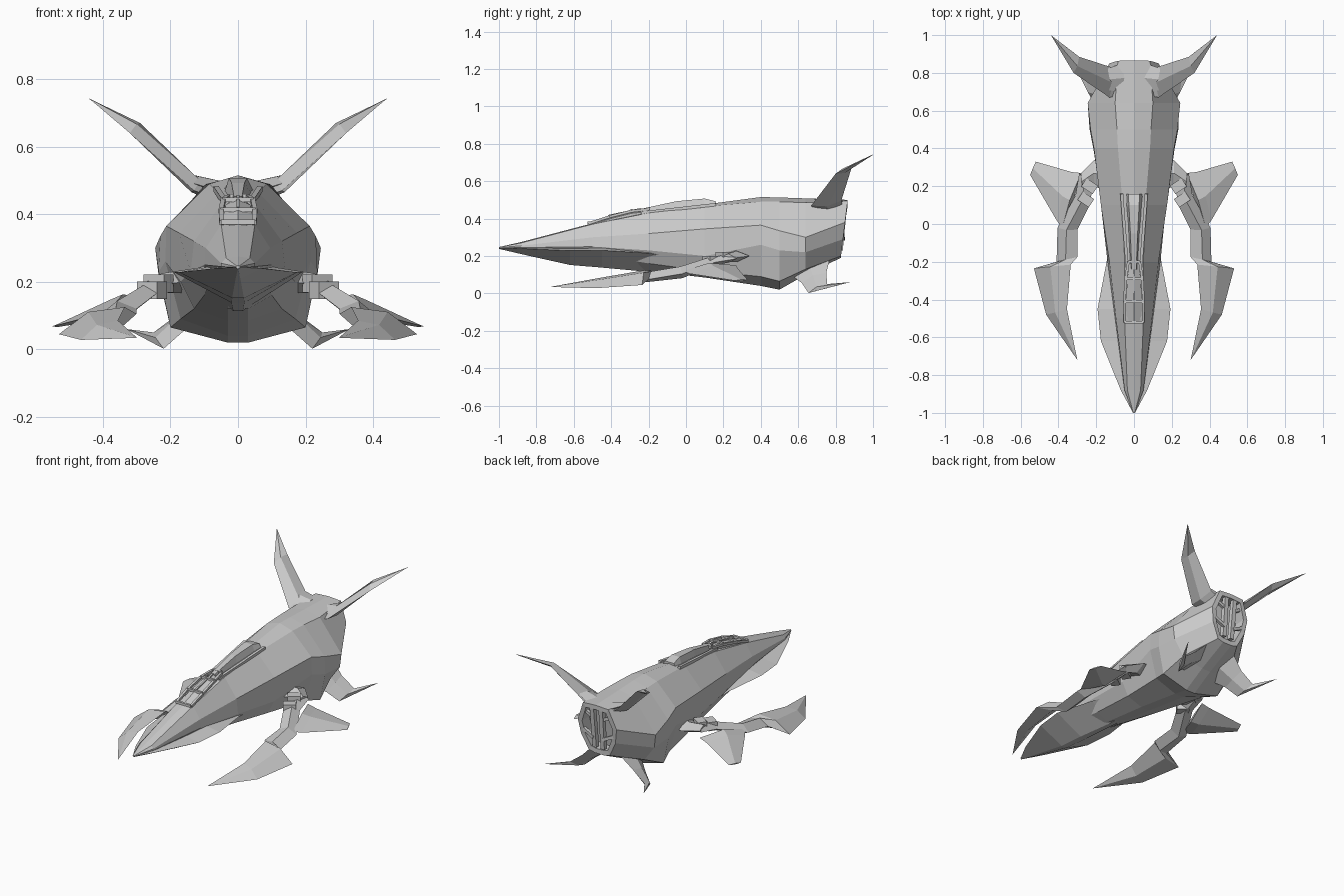
import bpy, bmesh
from mathutils import Vector as V


def finish(name, bm, mirror=False):
    bmesh.ops.remove_doubles(bm, verts=bm.verts, dist=0.0005)
    bmesh.ops.recalc_face_normals(bm, faces=bm.faces)
    me = bpy.data.meshes.new(name)
    bm.to_mesh(me)
    bm.free()
    ob = bpy.data.objects.new(name, me)
    bpy.context.collection.objects.link(ob)
    if mirror:
        ob.modifiers.new("mirror", 'MIRROR').use_mirror_merge = False
    return ob


def loft(name, rings, mirror=False):
    """Skin a list of equal-length rings and cap both ends."""
    bm = bmesh.new()
    vs = [[bm.verts.new(p) for p in r] for r in rings]
    n = len(rings[0])
    for a, b in zip(vs, vs[1:]):
        for i in range(n):
            bm.faces.new((a[i], a[(i + 1) % n], b[(i + 1) % n], b[i]))
    bm.faces.new(vs[0])
    bm.faces.new(vs[-1])
    return finish(name, bm, mirror)


def sym(y, half):
    """Close a right-hand half section into a full ring."""
    left = [(-x, z) for x, z in reversed(half) if x > 0]
    return [V((x, y, z)) for x, z in half + left]


def blade(name, rows):
    """Mirrored diamond-section limb: rows of leading edge, trailing edge, half thickness."""
    rows = [(V(a), V(b), t) for a, b, t in rows]
    mid = [(a + b) / 2 for a, b, t in rows]
    rings = []
    for i, (a, b, t) in enumerate(rows):
        along = mid[min(i + 1, len(mid) - 1)] - mid[max(i - 1, 0)]
        chord = b - a if (b - a).length > 1e-4 else rows[i - 1][1] - rows[i - 1][0]
        n = along.cross(chord).normalized() * t
        rings.append([a, mid[i] + n, b, mid[i] - n])
    return loft(name, rings, True)


def beam(name, p, q, r, mirror=True):
    """Square bar between two points."""
    p, q = V(p), V(q)
    d = (q - p).normalized()
    s = d.cross(V((0, 0, 1)) if abs(d.z) < 0.9 else V((0, 1, 0))).normalized() * r
    u = d.cross(s)
    return loft(name, [[c + s + u, c - s + u, c - s - u, c + s - u] for c in (p, q)], mirror)


# main hull: y, top z, shoulder, side ridge, lower side, chine, keel z
stations = [
    (-1.0, .248, .004, .247, .006, .245, .006, .243, .005, .241, .24),
    (-.88, .275, .035, .27, .05, .255, .05, .245, .035, .235, .23),
    (-.5, .375, .05, .37, .095, .30, .10, .25, .08, .21, .19),
    (-.2, .435, .05, .43, .13, .32, .14, .23, .10, .16, .12),
    (.1, .475, .06, .465, .175, .345, .17, .20, .13, .12, .085),
    (.4, .515, .085, .49, .212, .365, .215, .26, .17, .09, .04),
    (.5, .513, .09, .49, .23, .335, .235, .23, .20, .065, .02),
    (.64, .508, .10, .485, .245, .30, .235, .22, .17, .13, .10),
    (.86, .50, .085, .495, .13, .38, .115, .29, .07, .20, .19)]
rings = []
for y, zt, xa, za, xb, zb, xc, zc, xd, zd, ze in stations:
    kx = min(.03, xd * .5)
    rings.append(sym(y, [(0, zt), (xa, za), (xb, zb), (xc, zc), (xd, zd), (kx, ze)]))
for p in rings[-1]:                       # slightly raked stern
    p.y += (p.z - .46) * .12
for dy in (0, -.07):                      # recessed engine opening
    rings.append([V((p.x * .78, p.y + dy, .35 + (p.z - .35) * .82)) for p in rings[8]])
loft("hull", rings)

# broad lower jaw under the nose
jaw = [(-1.0, .005, .243, .247, .238), (-.88, .07, .24, .25, .21), (-.62, .175, .228, .25, .152),
       (-.45, .193, .23, .26, .138), (-.2, .145, .215, .25, .115), (.02, .11, .18, .22, .11)]
loft("jaw", [sym(y, [(0, zt), (x, z), (x * .1, zb)]) for y, x, z, zt, zb in jaw])

# tapered ridge behind the cockpit, with side rails
spine = [(-.24, .02, .452, .42), (-.05, .032, .493, .43), (.1, .045, .507, .45), (.16, .05, .492, .46)]
loft("spine_ridge", [sym(y, [(w * .6, zt), (w, zb)]) for y, w, zt, zb in spine])
beam("spine_rail", (.035, -.24, .43), (.065, .16, .475), .008)

# cockpit: glass hump, side rails and cross frames
cock = [(-.52, .04, .374), (-.41, .042, .41), (-.29, .036, .44), (-.2, .022, .45)]
loft("cockpit_glass", [sym(y, [(0, z + .004), (w, z - .012), (w, z - .05)]) for y, w, z in cock])
for (y0, w0, z0), (y1, w1, z1) in zip(cock, cock[1:]):
    beam("cockpit_rail", (w0 + .008, y0, z0), (w1 + .008, y1, z1), .007)
for y, w, z in cock:
    beam("cockpit_frame", (-w - .01, y, z + .003), (w + .01, y, z + .003), .007, False)
beam("cockpit_centre_bar", (0, -.41, .416), (0, -.24, .452), .005, False)

# engine grille
beam("engine_upright", (.027, .825, .23), (.03, .85, .485), .013)
for z in (.29, .41):
    beam("engine_strut", (.03, .84, z), (.10, .835, z + .035), .009)

# raised tail wings
blade("tail_wing", [((.07, .68, .45), (.07, .84, .46), .018),
                    ((.13, .67, .47), (.12, .83, .495), .022),
                    ((.32, .80, .64), (.29, .885, .67), .014),
                    ((.44, 1.0, .742), (.44, 1.0, .742), .001)])
blade("wing_root", [((.06, .70, .47), (.06, .85, .48), .025),
                    ((.16, .71, .50), (.15, .82, .52), .01)])

# lower tail fins, hooked backwards
blade("lower_fin", [((.09, .56, .10), (.09, .77, .19), .03),
                    ((.16, .62, .055), (.17, .75, .11), .02),
                    ((.22, .655, .002), (.25, .755, .05), .015),
                    ((.33, .875, .06), (.33, .875, .06), .001)])

# arm sockets and joints
blade("arm_socket", [((.14, .17, .2), (.14, .34, .2), .035), ((.21, .2, .195), (.21, .34, .2), .03),
                     ((.27, .18, .19), (.28, .27, .19), .022)])
for x, y, z in ((.235, .21, .195), (.255, .14, .175)):
    beam("arm_plate", (x - .03, y - .03, z), (x + .03, y + .01, z), .026)

# forward-reaching arms
blade("arm", [((.22, .19, .19), (.29, .27, .185), .022),
              ((.235, .10, .17), (.31, .15, .165), .025),
              ((.30, -.03, .12), (.405, -.02, .105), .032),
              ((.30, -.175, .105), (.41, -.20, .075), .028),
              ((.335, -.215, .125), (.53, -.235, .045), .028),
              ((.355, -.45, .085), (.465, -.48, .028), .018),
              ((.30, -.72, .035), (.30, -.72, .035), .001)])

# flat outer arm fins
blade("arm_fin", [((.38, -.02, .12), (.28, .27, .15), .03),
                  ((.41, .02, .105), (.33, .275, .135), .028),
                  ((.55, .26, .068), (.52, .33, .072), .004)])
